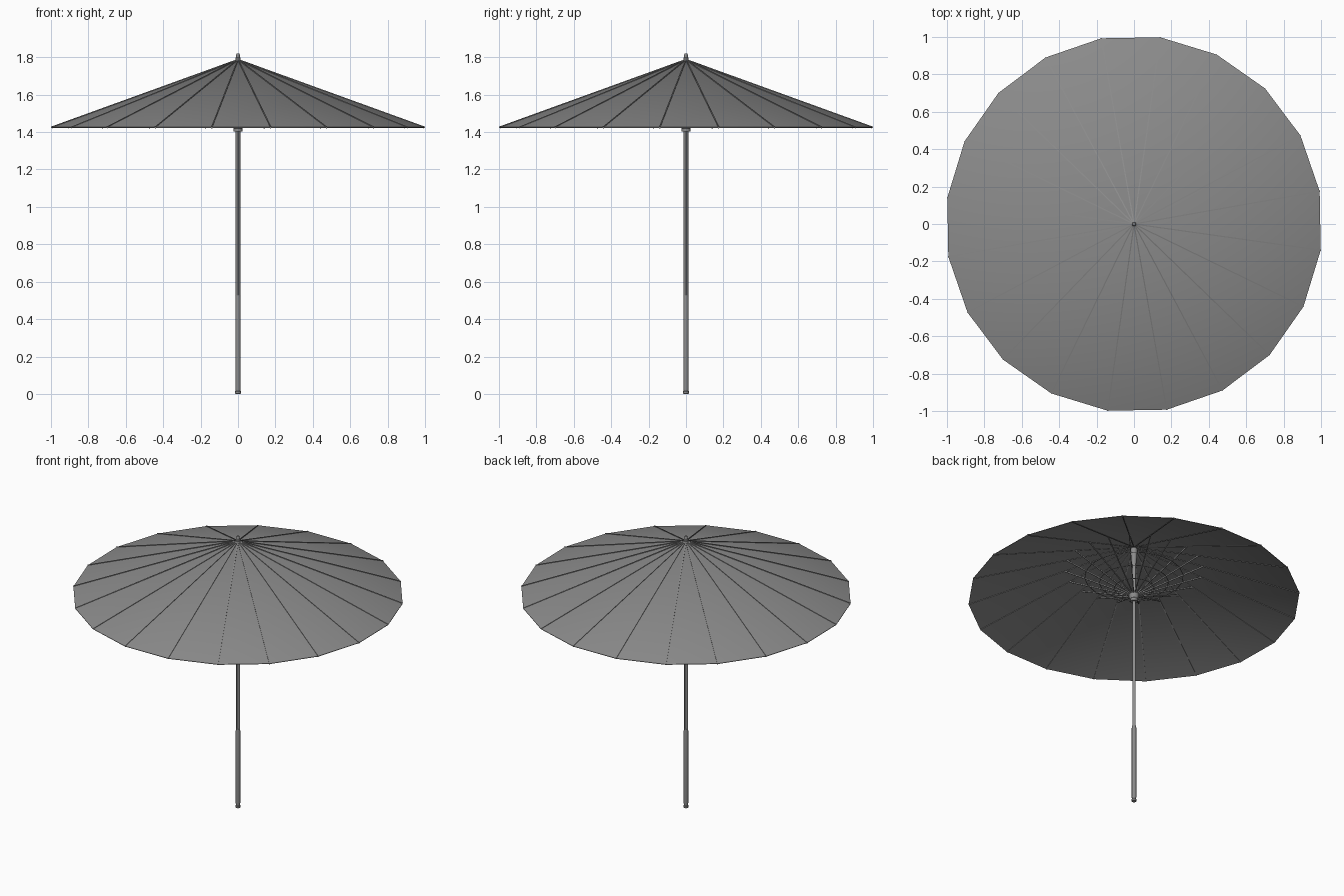
import bpy, bmesh, math
from mathutils import Vector, Matrix

if "Cube" in bpy.data.objects:
    bpy.data.objects.remove(bpy.data.objects["Cube"])

N = 20
ANGLES = [math.radians(10 + 18 * k) for k in range(N)]
GREY = bpy.data.materials.new("dark_grey")
GREY.diffuse_color = (0.26, 0.26, 0.26, 1)
GREY.use_nodes = True
GREY.node_tree.nodes["Principled BSDF"].inputs["Base Color"].default_value = GREY.diffuse_color


def polar(a, r, z):
    return Vector((r * math.cos(a), r * math.sin(a), z))


def finish(bm, name, smooth=False):
    bmesh.ops.recalc_face_normals(bm, faces=bm.faces[:])
    me = bpy.data.meshes.new(name)
    bm.to_mesh(me)
    bm.free()
    me.materials.append(GREY)
    ob = bpy.data.objects.new(name, me)
    bpy.context.collection.objects.link(ob)
    if smooth:
        bpy.ops.object.select_all(action='DESELECT')
        ob.select_set(True)
        bpy.context.view_layer.objects.active = ob
        bpy.ops.object.shade_smooth_by_angle(angle=math.radians(35))
    return ob


def lathe(name, profile, sides=16):
    bm = bmesh.new()
    rings = [[bm.verts.new(polar(2 * math.pi * i / sides, r, z)) for i in range(sides)]
             for r, z in profile]
    for lo, hi in zip(rings, rings[1:]):
        for i in range(sides):
            j = (i + 1) % sides
            bm.faces.new((lo[i], lo[j], hi[j], hi[i]))
    bm.faces.new(rings[0])
    bm.faces.new(rings[-1])
    return finish(bm, name, True)


def bar(bm, p, q, w, h):
    # rectangular stick from p to q
    d = q - p
    side = d.cross(Vector((0, 0, 1))).normalized()
    up = side.cross(d).normalized()
    m = Matrix((side * w, d, up * h)).transposed().to_4x4()
    m.translation = (p + q) / 2
    bmesh.ops.create_cube(bm, size=1, matrix=m)


# Canopy: thin 20-sided cone
bm = bmesh.new()
for z_off in (0, -0.003):
    apex = bm.verts.new((0, 0, 1.787 + z_off))
    rim = [bm.verts.new(polar(a, 1.008, 1.426 + z_off)) for a in ANGLES]
    for i in range(N):
        bm.faces.new((apex, rim[i], rim[(i + 1) % N]))
    if z_off == 0:
        top = rim
for i in range(N):
    j = (i + 1) % N
    bm.faces.new((top[i], top[j], rim[j], rim[i]))
finish(bm, "canopy", True)

# Ribs along every fold, just breaking through the cloth
bm = bmesh.new()
for a in ANGLES:
    bar(bm, polar(a, 0.012, 1.782), polar(a, 1.008, 1.4245), 0.006, 0.009)
finish(bm, "ribs")

# Stretchers from the runner up to the ribs
S0, S1 = (0.018, 1.450), (0.42, 1.632)


def stretcher_z(r):
    return S0[1] + (S1[1] - S0[1]) * (r - S0[0]) / (S1[0] - S0[0])


bm = bmesh.new()
for a in ANGLES:
    bar(bm, polar(a, *S0), polar(a, *S1), 0.005, 0.008)
finish(bm, "stretchers")

# Threads linking the stretchers in rings
bm = bmesh.new()
for r in (0.12, 0.21, 0.30):
    for i in range(N):
        z = stretcher_z(r)
        bar(bm, polar(ANGLES[i], r, z), polar(ANGLES[(i + 1) % N], r, z), 0.003, 0.003)
finish(bm, "stretcher_threads")

# Square pole set corner-on, handle and fittings
lathe("pole", [(0.013, 0.5), (0.013, 1.79)], 4)
lathe("handle", [(0.013, 0.015), (0.014, 0.03), (0.014, 0.515), (0.012, 0.53)])
lathe("end_cap", [(0.012, 0), (0.015, 0.003), (0.015, 0.014), (0.012, 0.018)])
lathe("runner", [(0.023, 1.402), (0.023, 1.418), (0.026, 1.422), (0.026, 1.425),
                 (0.030, 1.432), (0.030, 1.462), (0.018, 1.468)])
lathe("top_hub", [(0.013, 1.66), (0.020, 1.745), (0.020, 1.772), (0.014, 1.78)])
lathe("finial", [(0.014, 1.778), (0.014, 1.795), (0.010, 1.80), (0.010, 1.814), (0.007, 1.82)])
